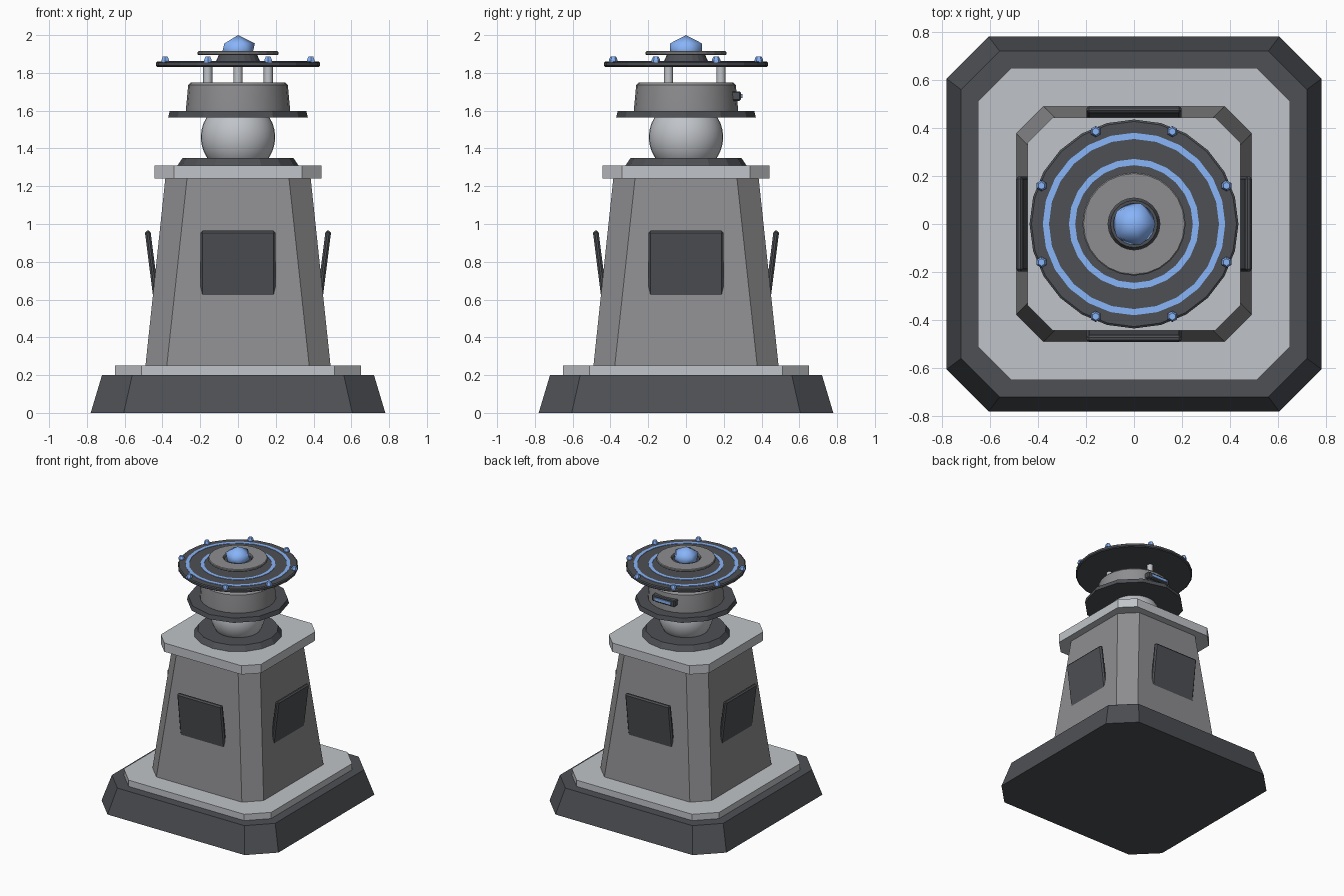
import bpy, bmesh
from math import sin, cos, pi, radians, atan2
from mathutils import Matrix

if "Cube" in bpy.data.objects:
    bpy.data.objects.remove(bpy.data.objects["Cube"])


def paint(name, *rgb):
    m = bpy.data.materials.new(name)
    m.diffuse_color = (*rgb, 1)
    m.use_nodes = True
    m.node_tree.nodes["Principled BSDF"].inputs["Base Color"].default_value = m.diffuse_color
    return m


blue = paint("blue_glow", 0.25, 0.46, 0.95)
dark = paint("dark_metal", 0.075, 0.08, 0.09)
mid = paint("mid_metal", 0.27, 0.27, 0.28)
light = paint("light_metal", 0.53, 0.55, 0.58)


def finish(name, bm, mat, smooth=0):
    bmesh.ops.recalc_face_normals(bm, faces=bm.faces)
    me = bpy.data.meshes.new(name)
    bm.to_mesh(me)
    bm.free()
    ob = bpy.data.objects.new(name, me)
    bpy.context.collection.objects.link(ob)
    me.materials.append(mat)
    if smooth:
        bpy.ops.object.select_all(action='DESELECT')
        ob.select_set(True)
        bpy.context.view_layer.objects.active = ob
        bpy.ops.object.shade_smooth_by_angle(angle=radians(smooth))
    return ob


def loft(name, mat, loops, closed=False, smooth=0):
    """Skin a stack of point loops; cap the ends, or join them into a ring."""
    bm = bmesh.new()
    rings = [[bm.verts.new(p) for p in loop] for loop in loops]
    n = len(rings[0])
    pairs = list(zip(rings, rings[1:]))
    if closed:
        pairs.append((rings[-1], rings[0]))
    else:
        bm.faces.new(rings[0])
        bm.faces.new(rings[-1])
    for a, b in pairs:
        for i in range(n):
            j = (i + 1) % n
            bm.faces.new((a[i], a[j], b[j], b[i]))
    return finish(name, bm, mat, smooth)


def lathe(name, mat, profile, n, at=(0, 0), phase=0, **kw):
    return loft(name, mat, [[(at[0] + r * cos(phase + 2 * pi * i / n),
                              at[1] + r * sin(phase + 2 * pi * i / n), z)
                             for i in range(n)] for r, z in profile], **kw)


def block(name, mat, sections):
    """Square block with cut corners; sections are (half width, corner, z)."""
    return loft(name, mat, [[(h, -c, z), (h, c, z), (c, h, z), (-c, h, z),
                             (-h, c, z), (-h, -c, z), (-c, -h, z), (c, -h, z)]
                            for h, c, z in sections])


def box(name, mat, size, matrix, bevel=0):
    bm = bmesh.new()
    bmesh.ops.create_cube(bm, size=1, matrix=Matrix.Diagonal((*size, 1)))
    if bevel:
        bmesh.ops.bevel(bm, geom=bm.edges[:], offset=bevel, segments=1, affect='EDGES')
    bm.transform(matrix)
    return finish(name, bm, mat)


# Plinth, tower and cap
block("base", dark, [(0.78, 0.605, 0), (0.72, 0.56, 0.2)])
block("base_plate", light, [(0.65, 0.51, 0.2), (0.65, 0.51, 0.25)])
block("tower", mid, [(0.49, 0.377, 0.25), (0.385, 0.27, 1.24)])
block("tower_cap", light, [(0.443, 0.34, 1.24), (0.443, 0.34, 1.31)])

# Tilted panels on the four sides
tilt = atan2(0.045, 0.355)
for k, side in enumerate(("front", "right", "back", "left")):
    m = (Matrix.Rotation(k * pi / 2, 4, 'Z') @ Matrix.Translation((0, -0.456, 0.786))
         @ Matrix.Rotation(tilt, 4, 'X'))
    box(side + "_panel", dark, (0.395, 0.03, 0.36), m, 0.01)

# Swivel ball and seat
lathe("ball_seat", dark, [(0.32, 1.31), (0.293, 1.35)], 16)
bm = bmesh.new()
bmesh.ops.create_uvsphere(bm, u_segments=32, v_segments=16, radius=0.197,
                          matrix=Matrix.Translation((0, 0, 1.46)))
finish("swivel_ball", bm, light, smooth=35)

# Head drum on its flange
lathe("flange", dark, [(0.37, 1.563), (0.362, 1.597)], 12)
lathe("head_drum", mid, [(0.275, 1.597), (0.275, 1.615), (0.264, 1.735), (0.25, 1.75)],
      24, smooth=35)

# Sensor on the back of the drum
box("sensor_housing", dark, (0.2, 0.05, 0.05), Matrix.Translation((0, 0.265, 1.677)), 0.006)
box("sensor_slit", blue, (0.14, 0.02, 0.022), Matrix.Translation((0, 0.288, 1.677)))

# Three posts holding the dish
for k in range(3):
    a = pi / 2 + k * 2 * pi / 3
    lathe(f"post_{k + 1}", light, [(0.024, 1.74), (0.024, 1.845)], 10,
          at=(0.185 * cos(a), 0.185 * sin(a)), smooth=40)

# Dish with glowing rings and studs
lathe("dish", dark, [(0.427, 1.832), (0.435, 1.838), (0.435, 1.854), (0.427, 1.86)], 24)
for name, r in (("inner_ring", 0.245), ("outer_ring", 0.354)):
    lathe(name, blue, [(r, 1.855), (r + 0.026, 1.855), (r + 0.026, 1.863), (r, 1.863)], 24,
          closed=True)
for k in range(8):
    a = pi / 8 + k * pi / 4
    lathe(f"stud_{k + 1}", blue, [(0.023, 1.855), (0.023, 1.868), (0.015, 1.886)], 6,
          at=(0.417 * cos(a), 0.417 * sin(a)), phase=pi / 6)

# Collar, top ring and crystal
lathe("collar", dark, [(0.118, 1.86), (0.098, 1.902)], 20)
lathe("top_ring", mid, [(0.108, 1.895), (0.21, 1.895), (0.215, 1.9), (0.215, 1.91),
                        (0.21, 1.915), (0.108, 1.915)], 24, closed=True)
bm = bmesh.new()
bmesh.ops.create_icosphere(bm, subdivisions=1, radius=0.1)
for v in bm.verts:
    v.co.z = 1.92 + 0.8 * max(v.co.z, -0.06)
finish("crystal", bm, blue, smooth=80)
